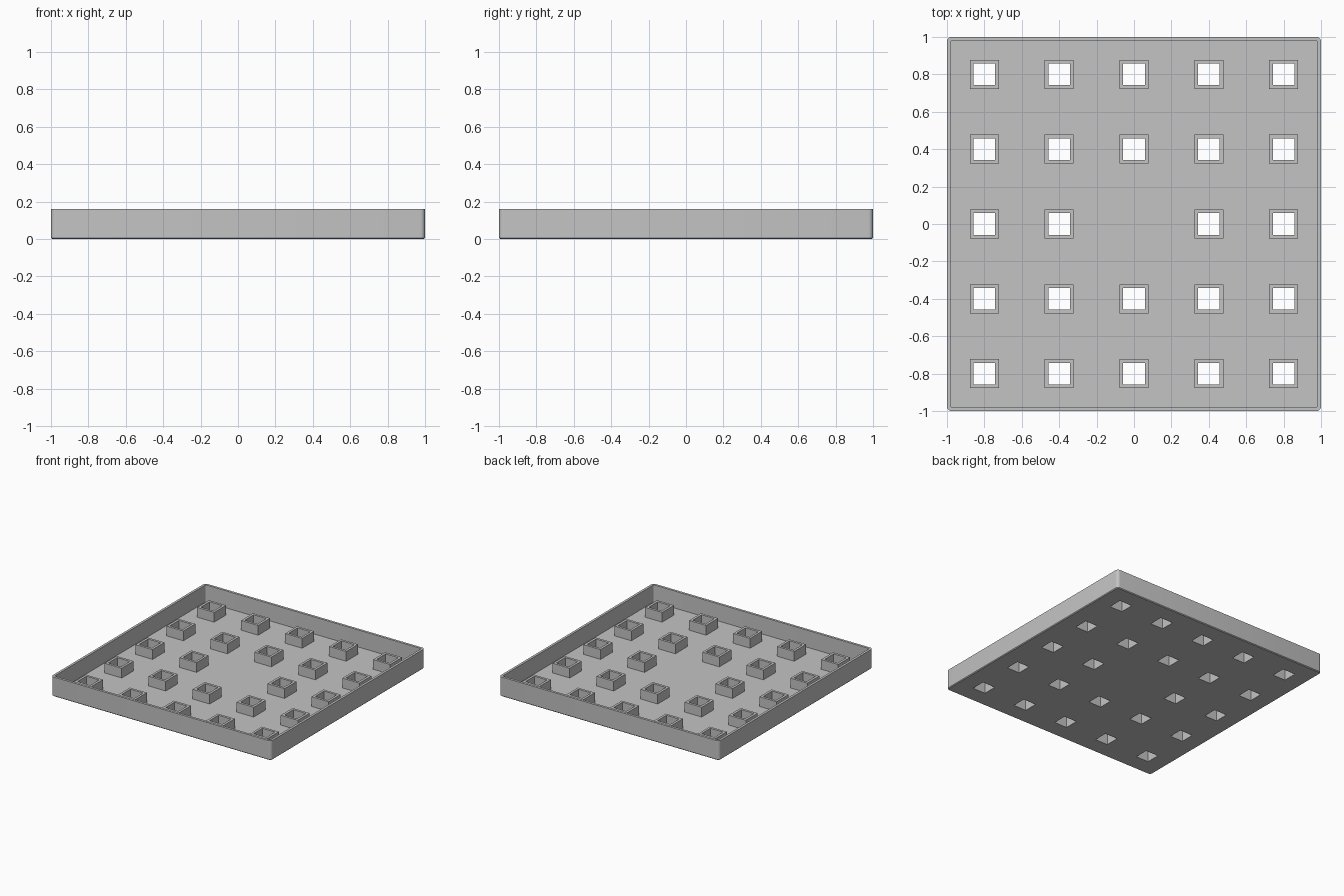
import bpy, bmesh, math

cube = bpy.data.objects.get("Cube")
if cube:
    bpy.data.objects.remove(cube, do_unlink=True)

HEIGHT, WALL, SOCKET_TOP = 0.16, 0.02, 0.10
SOCKET, HOLE, PITCH = 0.155, 0.115, 0.4

grey = bpy.data.materials.new("plain grey")
grey.use_nodes = True
grey.diffuse_color = (0.55, 0.55, 0.55, 1)
grey.node_tree.nodes["Principled BSDF"].inputs["Base Color"].default_value = grey.diffuse_color


def add_box(bm, x, y, size, z0, z1):
    """Square block from z0 to z1; returns its vertices."""
    verts = bmesh.ops.create_cube(bm, size=1)["verts"]
    for v in verts:
        v.co = (x + v.co.x * size, y + v.co.y * size, z0 if v.co.z < 0 else z1)
    return verts


def make_object(name, bm):
    mesh = bpy.data.meshes.new(name)
    bm.to_mesh(mesh)
    bm.free()
    mesh.materials.append(grey)
    obj = bpy.data.objects.new(name, mesh)
    bpy.context.collection.objects.link(obj)
    return obj


def rounded_block(name, size, z0, z1, radius, chamfer=0):
    """Block with rounded upright corners and a chamfered underside."""
    bm = bmesh.new()
    add_box(bm, 0, 0, size, z0, z1)
    upright = [e for e in bm.edges if abs(e.verts[0].co.z - e.verts[1].co.z) > 0.01]
    bmesh.ops.bevel(bm, geom=upright, offset=radius, segments=5, profile=0.5, affect='EDGES')
    if chamfer:
        rim = [e for e in bm.edges if all(abs(v.co.z - z0) < 1e-5 for v in e.verts)]
        bmesh.ops.bevel(bm, geom=rim, offset=chamfer, segments=1, affect='EDGES')
    return make_object(name, bm)


def block_grid(name, size, z0, z1):
    """Five by five blocks, leaving the middle empty."""
    bm = bmesh.new()
    for i in range(-2, 3):
        for j in range(-2, 3):
            if i or j:
                add_box(bm, i * PITCH, j * PITCH, size, z0, z1)
    return make_object(name, bm)


def combine(target, other, operation):
    other.hide_render = True
    mod = target.modifiers.new(operation.lower(), 'BOOLEAN')
    mod.object, mod.operation, mod.solver = other, operation, 'EXACT'
    bpy.ops.object.select_all(action='DESELECT')
    bpy.context.view_layer.objects.active = target
    target.select_set(True)
    bpy.ops.object.modifier_apply(modifier=mod.name)
    bpy.data.objects.remove(other, do_unlink=True)


# Hollow tray with thin walls
tray = rounded_block("tray", 2, 0, HEIGHT, 0.025, 0.006)
pocket = rounded_block("pocket_cutter", 2 - 2 * WALL, WALL, HEIGHT + 0.1, 0.008)
combine(tray, pocket, 'DIFFERENCE')

# Square sockets standing on the floor, open right through it
combine(tray, block_grid("sockets", SOCKET, WALL / 2, SOCKET_TOP), 'UNION')
combine(tray, block_grid("hole_cutter", HOLE, -0.1, HEIGHT + 0.1), 'DIFFERENCE')

bpy.ops.object.shade_smooth_by_angle(angle=math.radians(30))
